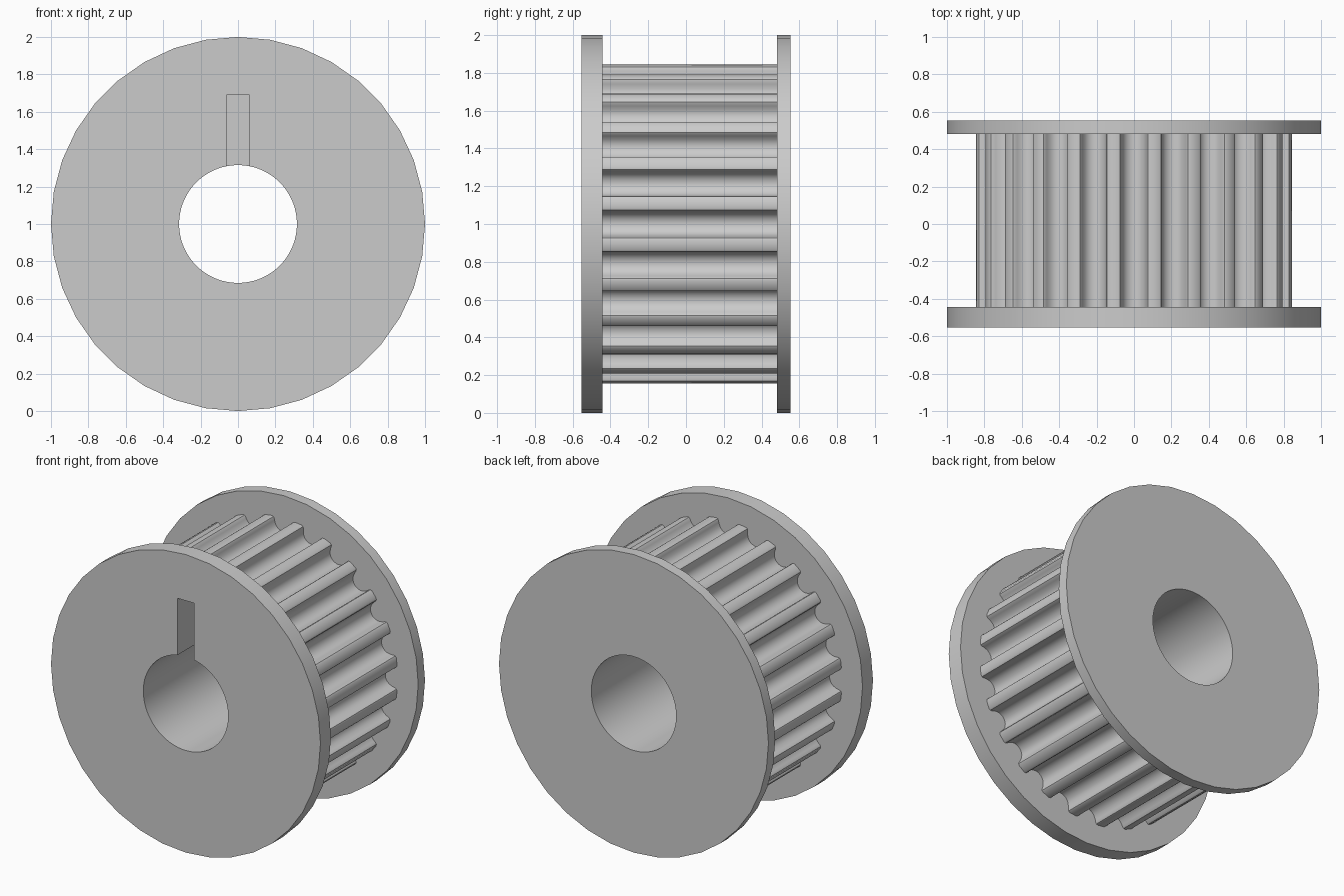
import bpy, bmesh, math

if "Cube" in bpy.data.objects:
    bpy.data.objects.remove(bpy.data.objects["Cube"])

CENTRE_Z = 1.0
TEETH = 24
TOOTH_R = 0.848
FRONT, BACK = -0.554, 0.554

steel = bpy.data.materials.new("plain_grey")
steel.diffuse_color = (0.6, 0.6, 0.6, 1.0)
steel.use_nodes = True
steel.node_tree.nodes["Principled BSDF"].inputs["Base Color"].default_value = steel.diffuse_color


def prism(name, outline, y0, y1):
    """Solid made by extruding an (x, z) outline along y."""
    bm = bmesh.new()
    face = bm.faces.new([bm.verts.new((x, y0, z + CENTRE_Z)) for x, z in outline])
    new = bmesh.ops.extrude_face_region(bm, geom=[face])["geom"]
    bmesh.ops.translate(bm, vec=(0, y1 - y0, 0),
                        verts=[v for v in new if isinstance(v, bmesh.types.BMVert)])
    bmesh.ops.recalc_face_normals(bm, faces=bm.faces)
    mesh = bpy.data.meshes.new(name)
    bm.to_mesh(mesh)
    bm.free()
    mesh.materials.append(steel)
    obj = bpy.data.objects.new(name, mesh)
    bpy.context.collection.objects.link(obj)
    return obj


def circle(radius, sides):
    return [(radius * math.cos(2 * math.pi * i / sides),
             radius * math.sin(2 * math.pi * i / sides)) for i in range(sides)]


def combine(target, other, operation):
    """Apply a boolean and remove the helper solid."""
    mod = target.modifiers.new(operation.lower(), "BOOLEAN")
    mod.operation, mod.solver, mod.object = operation, "EXACT", other
    bpy.context.view_layer.objects.active = target
    bpy.ops.object.modifier_apply(modifier=mod.name)
    bpy.data.objects.remove(other, do_unlink=True)


# Rounded belt groove: (half width, depth) from the lip to the root
half = [(0.0859, 0.0), (0.0745, 0.0043), (0.0688, 0.0150), (0.0665, 0.0274),
        (0.0629, 0.0395), (0.0580, 0.0510), (0.0519, 0.0621), (0.0412, 0.0732),
        (0.0286, 0.0813), (0.0146, 0.0863)]
groove = [(-w, d) for w, d in half] + [(0.0, 0.0879)] + [(w, d) for w, d in reversed(half)]
chord_r = math.sqrt(TOOTH_R ** 2 - half[0][0] ** 2)

# Toothed rim outline: the groove repeated around the axis
rim = []
for k in range(TEETH):
    a = 2 * math.pi * k / TEETH
    for t, d in groove:
        r = chord_r - d
        rim.append((r * math.cos(a) - t * math.sin(a), r * math.sin(a) + t * math.cos(a)))

# Toothed body with a flange at each end
pulley = prism("toothed_pulley", rim, -0.50, 0.52)
combine(pulley, prism("front_flange", circle(1.0, 36), FRONT, -0.443), "UNION")
combine(pulley, prism("back_flange", circle(1.0, 36), 0.482, BACK), "UNION")

# Shaft bore, then the blind key slot open at the front
combine(pulley, prism("bore_cutter", circle(0.315, 72), -0.8, 0.8), "DIFFERENCE")
slot = [(-0.061, 0.2), (0.061, 0.2), (0.061, 0.69), (-0.061, 0.69)]
combine(pulley, prism("slot_cutter", slot, -0.8, -0.10), "DIFFERENCE")

# Smooth rims and grooves, sharp edges kept
bpy.ops.object.select_all(action="DESELECT")
pulley.select_set(True)
bpy.context.view_layer.objects.active = pulley
bpy.ops.object.shade_smooth_by_angle(angle=math.radians(30))
